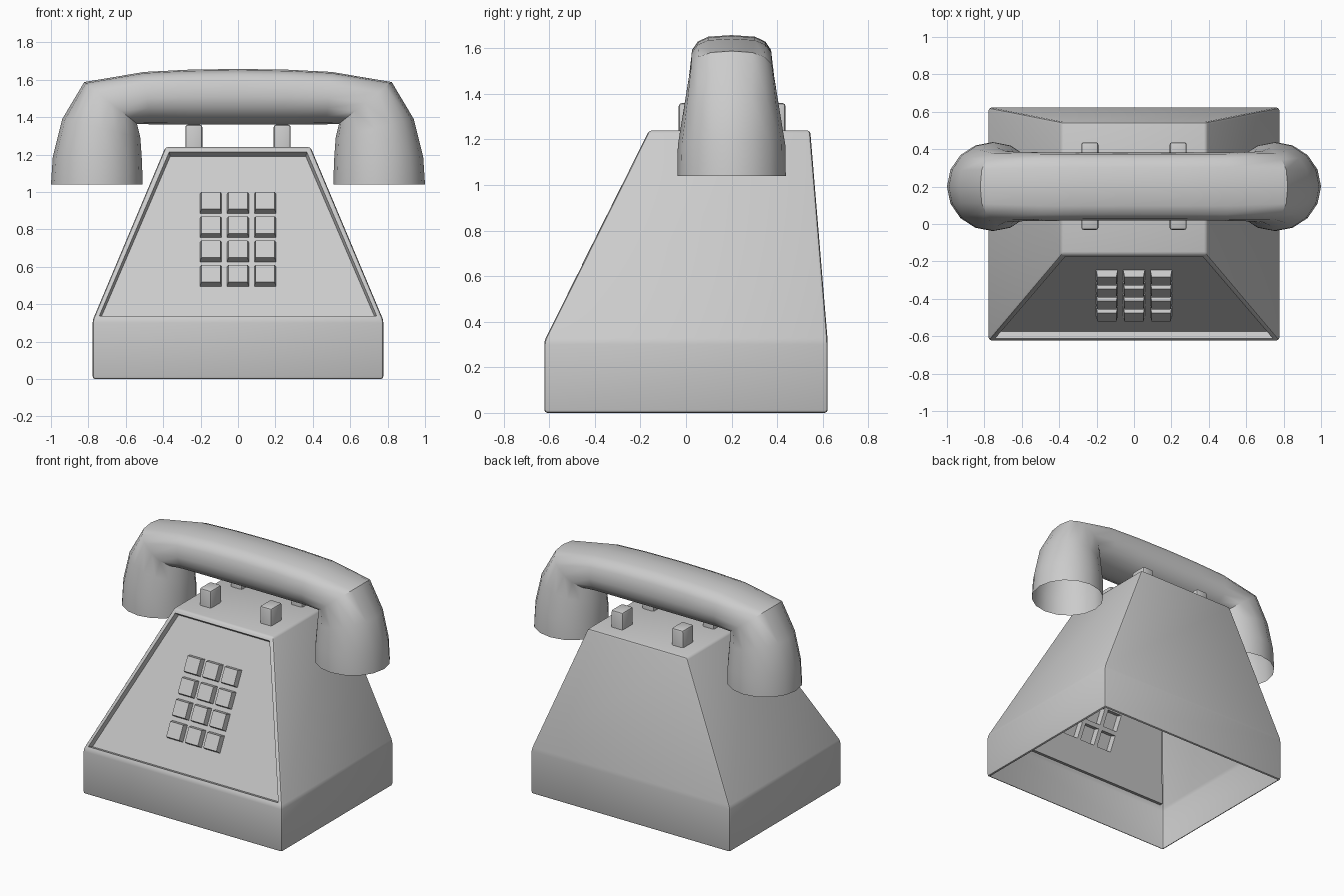
import bpy, bmesh, math
from mathutils import Vector

if "Cube" in bpy.data.objects:
    bpy.data.objects.remove(bpy.data.objects["Cube"])


def finish(name, bm):
    """Turn a bmesh into a smooth-by-angle object."""
    bmesh.ops.recalc_face_normals(bm, faces=bm.faces[:]) if name == "handset" else None
    me = bpy.data.meshes.new(name)
    bm.to_mesh(me)
    bm.free()
    ob = bpy.data.objects.new(name, me)
    bpy.context.collection.objects.link(ob)
    bpy.ops.object.select_all(action='DESELECT')
    ob.select_set(True)
    bpy.context.view_layer.objects.active = ob
    bpy.ops.object.shade_smooth_by_angle(angle=math.radians(35))
    return ob


def loft(bm, rings, closed_ends=False):
    """Skin a list of equally sized point rings."""
    vs = [[bm.verts.new(p) for p in r] for r in rings]
    n = len(vs[0])
    for a, b in zip(vs, vs[1:]):
        for i in range(n):
            j = (i + 1) % n
            bm.faces.new((a[i], a[j], b[j], b[i]))
    if closed_ends:
        bm.faces.new(vs[0][::-1])
        bm.faces.new(vs[-1])


def rect(x0, x1, y0, y1, z):
    return [(x0, y0, z), (x1, y0, z), (x1, y1, z), (x0, y1, z)]


# Body: plinth and tapered housing, rounded edges, open underneath
bm = bmesh.new()
loft(bm, [rect(-.777, .777, -.622, .622, 0), rect(-.777, .777, -.622, .622, .315),
          rect(-.388, .388, -.162, .545, 1.24)], True)
bmesh.ops.bevel(bm, geom=bm.edges[:], offset=.014, segments=2, profile=.5, affect='EDGES')
bm.normal_update()
bmesh.ops.delete(bm, geom=[min(bm.faces, key=lambda f: f.normal.z * f.calc_area())],
                 context='FACES_ONLY')

# Recessed front panel; its floor is handed over to the keypad
front = max(bm.faces, key=lambda f: -f.normal.y * f.normal.z * f.calc_area())
bmesh.ops.inset_individual(bm, faces=[front], thickness=.018)
bmesh.ops.inset_individual(bm, faces=[front], thickness=.010, depth=-.037)
floor = [v.co.copy() for v in front.verts]
bmesh.ops.delete(bm, geom=[front], context='FACES_ONLY')
finish("body", bm)

# Keypad: slice the panel into a grid and raise the twelve key cells
bm = bmesh.new()
bm.faces.new([bm.verts.new(p) for p in floor])
bm.normal_update()
up = Vector((0, .46, .925)).normalized()
base = min(floor, key=lambda p: p.z)
origin = Vector((0, base.y, base.z))
PITCH, HALF = .145, .058
cols = [(i - 1) * PITCH for i in range(3)]
rows = [(.9375 - base.z) / up.z - i * PITCH for i in range(4)]
cuts = [(Vector((1, 0, 0)), c + s * HALF) for c in cols for s in (-1, 1)]
cuts += [(up, r + s * HALF) for r in rows for s in (-1, 1)]
for no, d in cuts:
    bmesh.ops.bisect_plane(bm, geom=bm.verts[:] + bm.edges[:] + bm.faces[:],
                           plane_co=origin + no * d, plane_no=no)
keys = []
for f in bm.faces:
    c = f.calc_center_median()
    v = (c - origin).dot(up)
    if any(abs(c.x - x) < .01 for x in cols) and any(abs(v - r) < .01 for r in rows):
        keys.append(f)
bmesh.ops.inset_individual(bm, faces=keys, thickness=.010, depth=.038)
finish("keypad", bm)

# Cradle prongs
for sx in (-1, 1):
    for y in (.03, .375):
        bm = bmesh.new()
        x0, x1 = sx * .236 - .046, sx * .236 + .046
        loft(bm, [rect(x0, x1, y - .062, y + .062, 1.23),
                  rect(x0, x1, y - .062, y + .062, 1.36)], True)
        bmesh.ops.bevel(bm, geom=[e for e in bm.edges if max(v.co.z for v in e.verts) > 1.3],
                        offset=.014, segments=2, profile=.5, affect='EDGES')
        finish("cradle_prong", bm)

# Handset: rings given by under point, outer point, half depth and squareness of the outer half
half = [((.510, 1.04), (1.00, 1.04), .238, 1),
        ((.513, 1.16), (.990, 1.19), .236, 1),
        ((.522, 1.29), (.940, 1.39), .209, .9),
        ((.540, 1.365), (.822, 1.588), .187, .75),
        ((.470, 1.362), (.500, 1.642), .183, .6),
        ((.250, 1.36), (.265, 1.654), .182, .6)]
mid = [((0, 1.36), (0, 1.658), .182, .6)]
other = [((-a[0], a[1]), (-b[0], b[1]), r, e) for a, b, r, e in reversed(half)]
N = 16
rings = []
for a, b, r, e in half + mid + other:
    ring = []
    for i in range(N):
        t = 2 * math.pi * i / N
        c, s = math.cos(t), math.sin(t)
        if s > 1e-6:
            c, s = math.copysign(abs(c) ** e if abs(c) > 1e-6 else 0, c), s ** e
        k = (s + 1) / 2
        ring.append((a[0] + (b[0] - a[0]) * k, .2 + r * c, a[1] + (b[1] - a[1]) * k))
    rings.append(ring)
bm = bmesh.new()
loft(bm, rings)
finish("handset", bm)
